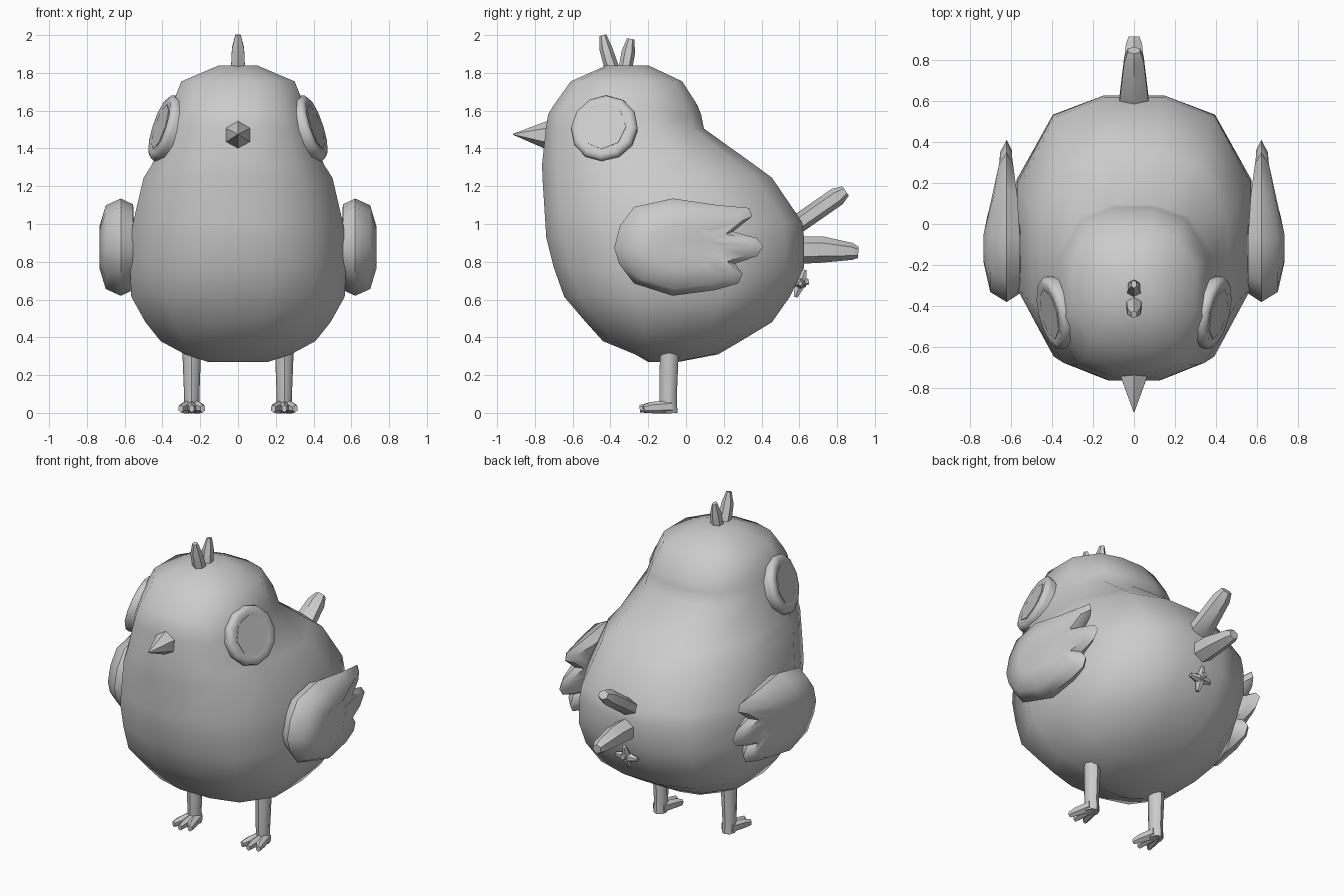
import bpy, bmesh, math
from mathutils import Vector

grey = bpy.data.materials.new("plain grey")
grey.diffuse_color = (0.6, 0.6, 0.6, 1)


def loft(name, rings, angle=45):
    """Skin a list of equal-length point rings and cap both ends."""
    bm = bmesh.new()
    loops = [[bm.verts.new(p) for p in r] for r in rings]
    n = len(loops[0])
    for a, b in zip(loops, loops[1:]):
        for i in range(n):
            j = (i + 1) % n
            bm.faces.new((a[i], a[j], b[j], b[i]))
    bm.faces.new(loops[0][::-1])
    bm.faces.new(loops[-1])
    bmesh.ops.recalc_face_normals(bm, faces=bm.faces)
    me = bpy.data.meshes.new(name)
    bm.to_mesh(me)
    bm.free()
    me.materials.append(grey)
    ob = bpy.data.objects.new(name, me)
    bpy.context.collection.objects.link(ob)
    bpy.ops.object.select_all(action='DESELECT')
    ob.select_set(True)
    bpy.context.view_layer.objects.active = ob
    bpy.ops.object.shade_smooth_by_angle(angle=math.radians(angle))
    return ob


def tube(name, stops, side=(1, 0, 0), n=6, angle=45):
    """Tapered tube; each stop is (centre, radius along side, radius across)."""
    pts = [Vector(s[0]) for s in stops]
    axis = (pts[-1] - pts[0]).normalized()
    u = Vector(side)
    u = (u - axis * u.dot(axis)).normalized()
    v = axis.cross(u)
    rings = []
    for p, (_, ru, rv) in zip(pts, stops):
        ts = [2 * math.pi * (i + 0.5 * (n % 4 == 2)) / n for i in range(n)]
        rings.append([p + u * ru * math.cos(t) + v * rv * math.sin(t) for t in ts])
    return loft(name, rings, angle)


# Body: height, front y, back y, half width
levels = [
    (0.27, -0.20, -0.04, 0.16), (0.31, -0.27, 0.17, 0.28), (0.38, -0.44, 0.29, 0.41),
    (0.48, -0.53, 0.455, 0.49), (0.615, -0.645, 0.55, 0.565), (0.77, -0.70, 0.625, 0.572),
    (0.93, -0.74, 0.625, 0.568), (1.01, -0.745, 0.615, 0.555), (1.245, -0.76, 0.455, 0.50),
    (1.315, -0.762, 0.36, 0.455), (1.505, -0.742, 0.095, 0.39), (1.58, -0.73, 0.08, 0.365),
    (1.63, -0.70, 0.06, 0.35), (1.755, -0.61, -0.02, 0.30), (1.84, -0.42, -0.20, 0.10)]
quarter = [(1, 0.38), (0.69, 0.86), (0.26, 1)]
section = quarter + [(-x, y) for x, y in quarter[::-1]]
section += [(-x, -y) for x, y in section]
loft("body", [[(w * x, (f + b) / 2 + (b - f) / 2 * y, z) for x, y in section]
              for z, f, b, w in levels], 60)

# Beak
tube("beak", [((0, -0.68, 1.47), 0.083, 0.085), ((0, -0.735, 1.47), 0.078, 0.076),
              ((0, -0.915, 1.475), 0.003, 0.003)], angle=25)

# Crest tufts
tube("front_tuft", [((0, -0.385, 1.80), 0.044, 0.04), ((0, -0.425, 1.93), 0.037, 0.034),
                    ((0, -0.44, 2.0), 0.016, 0.018)])
tube("back_tuft", [((0, -0.325, 1.80), 0.04, 0.036), ((0, -0.305, 1.91), 0.034, 0.036),
                   ((0, -0.293, 1.98), 0.014, 0.02)])

# Tail feathers
tube("upper_tail_feather", [((0, 0.50, 0.935), 0.085, 0.045), ((0, 0.62, 1.02), 0.08, 0.05),
                            ((0, 0.80, 1.145), 0.055, 0.05), ((0, 0.845, 1.175), 0.035, 0.03)])
tube("middle_tail_feather", [((0, 0.52, 0.86), 0.075, 0.075), ((0, 0.72, 0.865), 0.065, 0.07),
                             ((0, 0.88, 0.855), 0.045, 0.045), ((0, 0.912, 0.85), 0.03, 0.03)])
# Small crossed feather under the tail
c = Vector((0, 0.605, 0.685))
for label, d in (("vertical", Vector((0, 0.025, 0.072))), ("sideways", Vector((0.075, 0, 0)))):
    tube("small_tail_" + label, [(c - d, 0.012, 0.012), (c, 0.034, 0.034), (c + d, 0.012, 0.012)],
         side=(0, 1, 0))
tube("small_tail_point", [(c - Vector((0, 0.1, 0)), 0.04, 0.04),
                          (c + Vector((0, 0.045, 0.01)), 0.015, 0.015)])

# Wing outline (y, z) with three feather tips
outline = [
    (-0.38, 0.875), (-0.35, 0.99), (-0.275, 1.09), (-0.07, 1.135), (0.17, 1.10), (0.335, 1.085),
    (0.35, 1.04), (0.25, 0.96), (0.375, 0.925), (0.41, 0.88), (0.375, 0.83), (0.26, 0.79),
    (0.30, 0.735), (0.275, 0.685), (0.155, 0.65), (-0.07, 0.62), (-0.275, 0.685), (-0.355, 0.79)]
wing_layers = [(0.45, 0.112), (0.86, 0.08), (1.0, 0.0), (0.88, -0.065), (0.45, -0.07)]


def taper(y):
    return 1 - 0.6 * min(1, max(0, (y - 0.05) / 0.33))


for s, label in ((1, "right"), (-1, "left")):
    loft(label + "_wing",
         [[(s * (0.62 + dx * taper(y)), -0.03 + k * (y + 0.03), 0.875 + k * (z - 0.875))
           for y, z in outline] for k, dx in wing_layers], 50)

    # Eye: raised rim with a flat disc
    normal = Vector((s, -0.24, 0.33)).normalized()
    centre = Vector((s * 0.398, -0.435, 1.51))
    tube(label + "_eye_rim",
         [(centre + normal * h, r, r) for r, h in
          ((0.16, -0.10), (0.182, -0.012), (0.176, 0.008), (0.155, 0.02), (0.125, 0.014))],
         side=(0, 0, 1), n=12)
    tube(label + "_eye_disc", [(centre + normal * h, 0.124, 0.124) for h in (0.0, 0.017)],
         side=(0, 0, 1), n=8, angle=30)

    # Leg and foot
    x = s * 0.245
    tube(label + "_leg", [((x, -0.09, 0.0), 0.04, 0.045), ((x, -0.095, 0.08), 0.04, 0.046),
                          ((x, -0.088, 0.34), 0.05, 0.05)], n=8)
    for i in (-1, 0, 1):
        tube(label + "_toe_%d" % (i + 2),
             [((x + i * 0.012, -0.08, 0.032), 0.034, 0.036),
              ((x + i * 0.042, -0.18, 0.028), 0.026, 0.03),
              ((x + i * 0.058, -0.225 - 0.02 * (i == 0), 0.022), 0.015, 0.02)])
